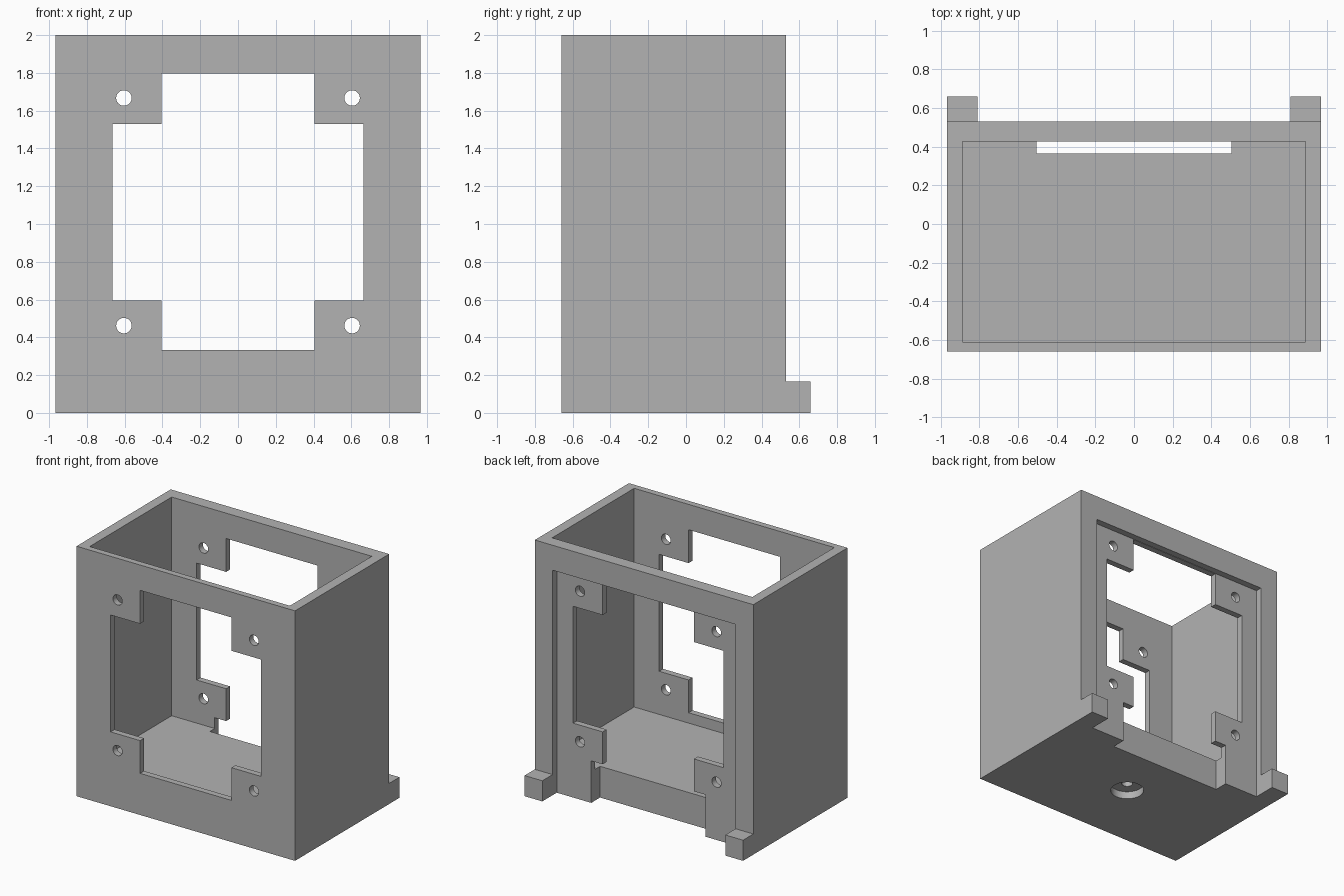
import bpy

old = bpy.data.objects.get("Cube")
if old:
    bpy.data.objects.remove(old, do_unlink=True)

grey = bpy.data.materials.new("light grey")
grey.use_nodes = True
colour = (0.45, 0.45, 0.45, 1)
grey.diffuse_color = colour
grey.node_tree.nodes["Principled BSDF"].inputs["Base Color"].default_value = colour

HALF, FRONT, BACK, FEET_BACK = 0.967, -0.66, 0.53, 0.66
FAR = 1.5  # overshoot that carries cutters clear of the body


def box(name, x, y, z):
    """Box from (min, max) ranges on each axis."""
    bpy.ops.mesh.primitive_cube_add(size=1)
    ob = bpy.context.object
    ob.name = name
    for v in ob.data.vertices:
        v.co = [r[0] if c < 0 else r[1] for r, c in zip((x, y, z), v.co)]
    return ob


def rod(name, radius, depth, location, rotation=(0, 0, 0)):
    bpy.ops.mesh.primitive_cylinder_add(vertices=32, radius=radius, depth=depth,
                                        location=location, rotation=rotation)
    bpy.context.object.name = name
    return bpy.context.object


def cut(body, cutter):
    mod = body.modifiers.new("cut", 'BOOLEAN')
    mod.operation = 'DIFFERENCE'
    mod.solver = 'EXACT'
    mod.object = cutter
    bpy.context.view_layer.objects.active = body
    bpy.ops.object.modifier_apply(modifier=mod.name)
    bpy.data.objects.remove(cutter, do_unlink=True)


def span(half):
    return (-half, half)


housing = box("housing", span(HALF), (FRONT, FEET_BACK), (0, 2))
housing.data.materials.append(grey)

# Space above the two rear feet, and the open-topped cavity
cut(housing, box("above_feet", span(FAR), (BACK, FAR), (0.165, 3)))
cut(housing, box("cavity", span(0.886), (-0.61, 0.427), (0.25, 3)))

# Rear recess, running down between the feet
cut(housing, box("rear_recess", span(0.81), (0.477, FAR), (-1, 1.8)))

# Notch through the rear plate and floor edge
cut(housing, box("rear_notch", span(0.505), (0.365, FAR), (-1, 0.336)))

# Cross-shaped window through front and back walls
cut(housing, box("window_tall", span(0.404), span(FAR), (0.333, 1.797)))
cut(housing, box("window_wide", span(0.665), span(FAR), (0.595, 1.53)))

# Screw holes in the four corner tabs
for x in (-0.604, 0.604):
    for z in (0.462, 1.667):
        cut(housing, rod("screw_hole", 0.041, 3, (x, 0, z), (1.570796, 0, 0)))

# Stepped blind hole under the floor
cut(housing, rod("mount_recess", 0.125, 0.12, (0, -0.08, 0)))
cut(housing, rod("mount_hole", 0.042, 0.36, (0, -0.08, 0)))

bpy.ops.object.select_all(action='DESELECT')
housing.select_set(True)
bpy.context.view_layer.objects.active = housing
bpy.ops.object.shade_smooth_by_angle()
